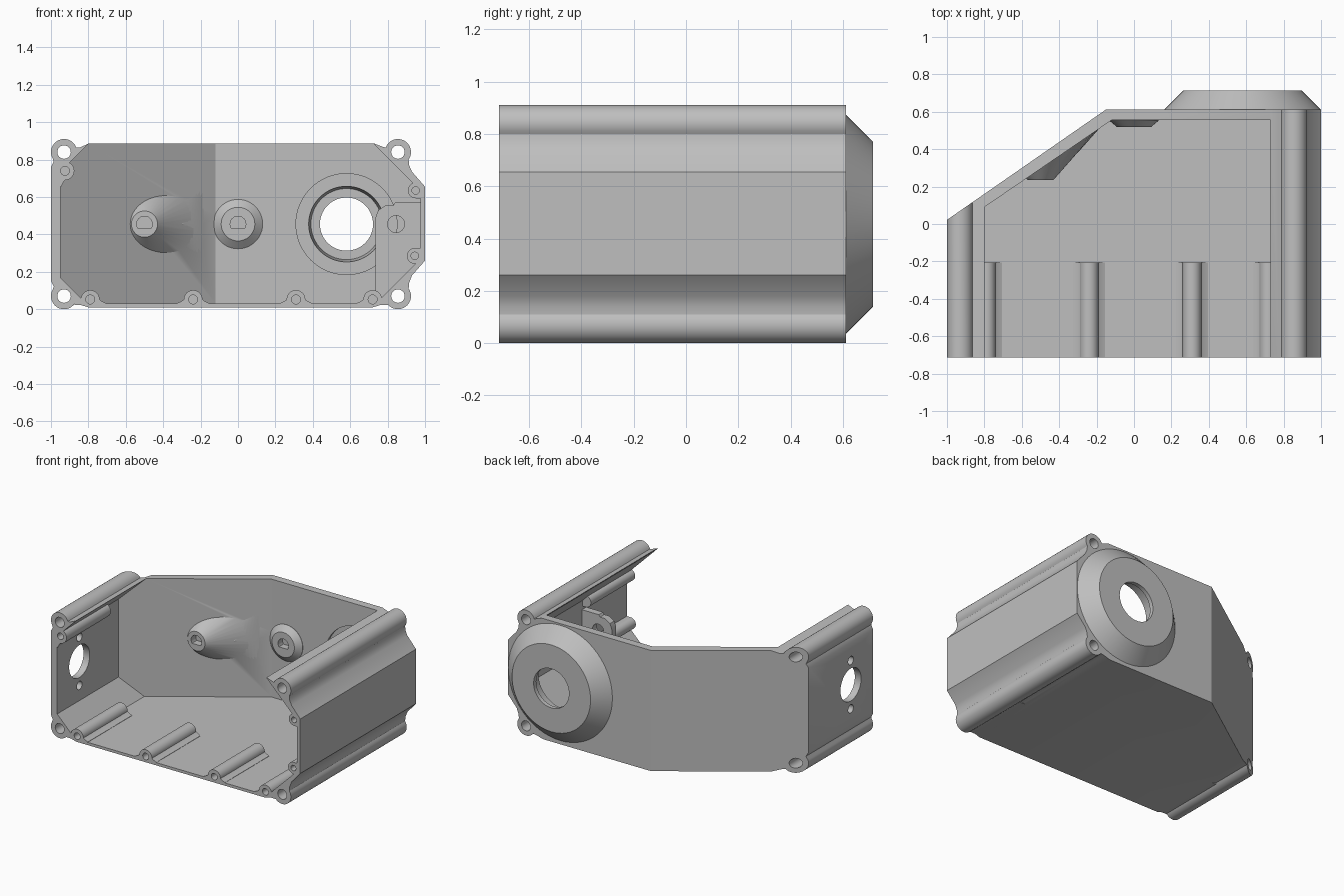
import bpy, bmesh, math
from mathutils import Vector, Matrix

if "Cube" in bpy.data.objects:
    bpy.data.objects.remove(bpy.data.objects["Cube"], do_unlink=True)

grey = bpy.data.materials.new("cast_grey")
grey.use_nodes = True
grey.diffuse_color = (0.52, 0.52, 0.52, 1)
grey.node_tree.nodes["Principled BSDF"].inputs["Base Color"].default_value = grey.diffuse_color

FRONT, BACK, MID = -0.715, 0.612, 0.455


def arc(cx, cz, r, a0, a1, n=16):
    angles = [math.radians(a0 + (a1 - a0) * i / n) for i in range(n + 1)]
    return [(cx + r * math.cos(a), cz + r * math.sin(a)) for a in angles]


def finish(name, bm):
    bmesh.ops.recalc_face_normals(bm, faces=bm.faces[:])
    mesh = bpy.data.meshes.new(name)
    bm.to_mesh(mesh)
    bm.free()
    obj = bpy.data.objects.new(name, mesh)
    bpy.context.collection.objects.link(obj)
    return obj


def clip(bm, point, normal):
    geom = bm.verts[:] + bm.edges[:] + bm.faces[:]
    cut = bmesh.ops.bisect_plane(bm, geom=geom, plane_co=point, plane_no=normal, clear_outer=True)
    edges = [e for e in cut["geom_cut"] if isinstance(e, bmesh.types.BMEdge)]
    bmesh.ops.holes_fill(bm, edges=edges, sides=0)


def prism(name, pts, y0, y1, plane=None):
    """Extrude an x-z outline along y, optionally clipped by a plane."""
    bm = bmesh.new()
    face = bm.faces.new([bm.verts.new((x, y0, z)) for x, z in pts])
    out = bmesh.ops.extrude_face_region(bm, geom=[face])
    moved = [v for v in out["geom"] if isinstance(v, bmesh.types.BMVert)]
    bmesh.ops.translate(bm, verts=moved, vec=(0, y1 - y0, 0))
    bmesh.ops.recalc_face_normals(bm, faces=bm.faces[:])
    if plane:
        clip(bm, *plane)
    return finish(name, bm)


def lathe(name, cx, cz, profile, plane=None, n=48):
    """Revolve (y, radius) pairs about an axis along y."""
    bm = bmesh.new()
    rings = []
    for y, r in profile:
        rings.append([bm.verts.new((x, y, z)) for x, z in arc(cx, cz, r, 0, 360, n)[:-1]])
    for a, b in zip(rings, rings[1:]):
        for i in range(n):
            j = (i + 1) % n
            bm.faces.new((a[i], a[j], b[j], b[i]))
    bm.faces.new(rings[0])
    bm.faces.new(rings[-1])
    bmesh.ops.recalc_face_normals(bm, faces=bm.faces[:])
    if plane:
        clip(bm, *plane)
    return finish(name, bm)


def combine(body, other, operation):
    mod = body.modifiers.new("combine", "BOOLEAN")
    mod.operation, mod.object, mod.solver = operation, other, "EXACT"
    bpy.context.view_layer.objects.active = body
    bpy.ops.object.modifier_apply(modifier=mod.name)
    bpy.data.objects.remove(other, do_unlink=True)


# Shell outline with four round screw columns, sliced by the slanted wall
posts = [(-0.93, 0.07), (0.855, 0.07), (0.855, 0.84), (-0.93, 0.84)]
R = 0.07
outer = [(-0.8, 0.01), (0.72, 0.01), (0.77, 0.025)]
outer += arc(*posts[1], R, 215, 395)
outer += [(0.915, 0.14), (0.93, 0.18), (1, 0.26), (1, 0.655), (0.93, 0.735), (0.915, 0.77)]
outer += arc(*posts[2], R, -35, 160)
outer += [(0.775, 0.868), (0.73, 0.885), (-0.8, 0.885), (-0.845, 0.865)]
outer += arc(*posts[3], R, 20, 210)
outer += [(-0.985, 0.79), (-1, 0.76), (-1, 0.15), (-0.985, 0.12)]
outer += arc(*posts[0], R, 150, 325)
outer += [(-0.85, 0.025)]
outer_plane = (Vector((-0.15, BACK, 0)), Vector((-0.59, 0.85, 0)))
body = prism("enclosure", outer, FRONT, BACK, outer_plane)

# Cavity, open at the front and top
inner = [(-0.81, 0.03), (0.735, 0.03), (0.975, 0.27), (0.975, 0.635), (0.73, 0.88), (0.73, 1.1),
         (-0.8, 1.1), (-0.8, 0.885), (-0.95, 0.735), (-0.95, 0.17)]
inner_plane = (Vector((-0.12, 0.555, 0)), Vector((-0.465, 0.68, 0)))
combine(body, prism("cavity", inner, FRONT - 0.1, 0.555, inner_plane), "DIFFERENCE")

# Big conical flange on the back
combine(body, lathe("flange", 0.58, MID, [(0.6, 0.418), (BACK, 0.418), (0.715, 0.315)], n=64), "UNION")

# Cover screw bosses along the floor and side walls
BOSS_END = -0.207
floor_bosses = [(x, 0.052) for x in (-0.79, -0.24, 0.31, 0.72)]
left_bosses = [(0.95, 0.635), (0.945, 0.285)]
right_bosses = [(-0.925, 0.74)]
flared = [(0.085, -0.03), (0.085, -0.02), (0.06, -0.008)] + arc(0, 0, 0.05, 0, 180) \
    + [(-0.06, -0.008), (-0.085, -0.02), (-0.085, -0.03)]
plain = [(0.042, -0.03)] + arc(0, 0, 0.042, 0, 180) + [(-0.042, -0.03)]
for x, z in floor_bosses:
    combine(body, prism("boss", [(x + u, z + v) for u, v in flared], FRONT, BOSS_END), "UNION")
for x, z in left_bosses:
    combine(body, prism("boss", [(x - v, z + u) for u, v in plain], FRONT, BOSS_END), "UNION")
for x, z in right_bosses:
    combine(body, prism("boss", [(x + v, z - u) for u, v in flared], FRONT, BOSS_END), "UNION")

# Inner bracket beside the left wall
bracket = [(0.735, 0.025), (0.98, 0.27), (0.98, 0.57), (0.84, 0.57), (0.83, 0.555),
           (0.79, 0.555), (0.75, 0.53), (0.735, 0.49)]
combine(body, prism("bracket", bracket, -0.25, -0.2), "UNION")

# Shaft studs on the back and slanted walls
combine(body, lathe("back_stud", 0, MID, [(0.518, 0.09), (0.553, 0.132), (0.575, 0.132)]), "UNION")
mid_plane = (Vector((-0.13, 0.575, 0)), inner_plane[1])
combine(body, lathe("slant_stud", -0.5, MID, [(0.236, 0.07), (0.56, 0.355)], mid_plane), "UNION")

# Round openings
combine(body, lathe("bore", 0.58, MID, [(0.5, 0.27), (0.575, 0.27)], n=64), "DIFFERENCE")
combine(body, lathe("bore", 0.58, MID, [(0.55, 0.205), (0.685, 0.19)], n=64), "DIFFERENCE")
combine(body, lathe("bore", 0.58, MID, [(0.5, 0.142), (0.8, 0.142)], n=64), "DIFFERENCE")
combine(body, lathe("bracket_hole", 0.845, MID, [(-0.3, 0.045), (-0.1, 0.045)]), "DIFFERENCE")
for x, z in posts:
    combine(body, lathe("screw_hole", x, z, [(-0.8, 0.036), (0.8, 0.036)], n=24), "DIFFERENCE")
for x, z in floor_bosses + left_bosses + right_bosses:
    r = 0.02 if (x, z) in left_bosses else 0.024
    combine(body, lathe("pilot", x, z, [(-0.8, r), (-0.28, r)], n=20), "DIFFERENCE")
for x, y0, y1 in ((0, 0.45, 0.57), (-0.5, 0.2, 0.29)):
    combine(body, prism("d_socket", arc(x, MID, 0.042, -35, 215), y0, y1), "DIFFERENCE")

# Connector openings through the right wall
for dz, r in ((0, 0.118), (0.175, 0.03), (-0.175, 0.03)):
    tool = lathe("port", -0.46, MID + dz, [(0.9, r), (1.1, r)])
    tool.data.transform(Matrix.Rotation(math.radians(90), 4, "Z"))
    combine(body, tool, "DIFFERENCE")

# Flared web blending the slanted stud into the wall corner
bm = bmesh.new()
rows = []
STEPS = 10
for i in range(STEPS + 1):
    s = i / STEPS
    x, h = -0.3 + 0.17 * s, 0.14 + 0.25 * s * s
    wall_y = 0.56 + 0.684 * (x + 0.12)
    rx = -0.3 + 0.155 * s
    ridge_y = 0.236 + (rx + 0.43) / 0.89
    rows.append([bm.verts.new(p) for p in
                 ((x, wall_y, MID - h), (rx, ridge_y, MID), (x, wall_y, MID + h))])
for a, b in zip(rows, rows[1:]):
    for k in (0, 1):
        bm.faces.new((a[k], a[k + 1], b[k + 1], b[k]))
web = finish("stud_web", bm)
# keep the open web facing the front
if sum(p.normal.y * p.area for p in web.data.polygons) > 0:
    web.data.flip_normals()

# Material and shading
for obj in (body, web):
    obj.data.materials.clear()
    obj.data.materials.append(grey)
    for p in obj.data.polygons:
        p.material_index = 0
    bpy.ops.object.select_all(action="DESELECT")
    obj.select_set(True)
    bpy.context.view_layer.objects.active = obj
    bpy.ops.object.shade_smooth_by_angle(angle=math.radians(30))
